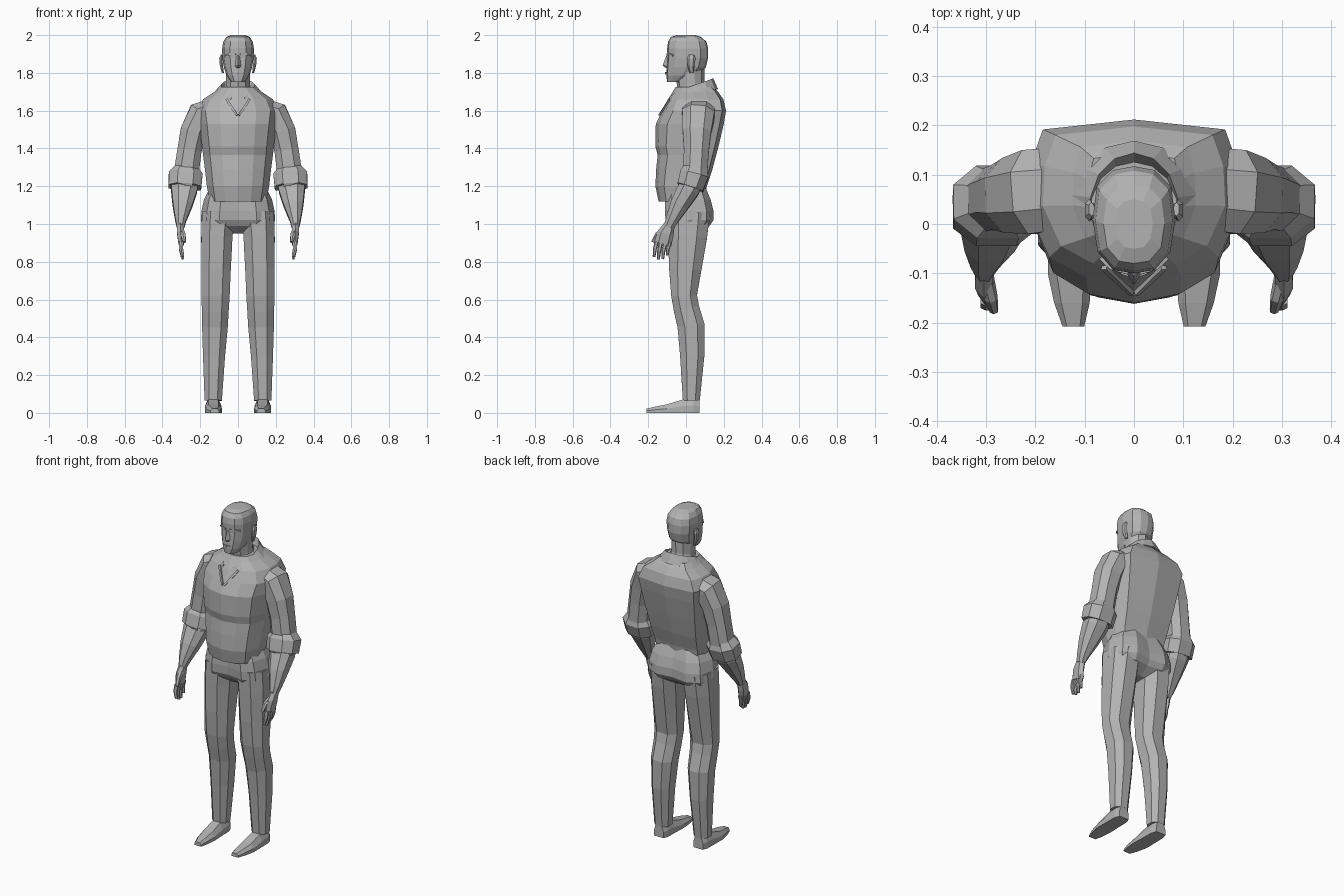
import bpy, bmesh, math
from mathutils import Vector

GREY = bpy.data.materials.new("plain grey")
GREY.diffuse_color = (0.45, 0.45, 0.45, 1)


def make(name, rings, caps=True, mirror=False, closed=True):
    """Skin a list of point rings into a flat-shaded object."""
    bm = bmesh.new()
    loops = [[bm.verts.new(p) for p in r] for r in rings]
    n = len(loops[0])
    for a, b in zip(loops, loops[1:]):
        for i in range(n if closed else n - 1):
            j = (i + 1) % n
            bm.faces.new((a[i], a[j], b[j], b[i]))
    if caps:
        bm.faces.new(loops[0][::-1])
        bm.faces.new(loops[-1])
    bmesh.ops.recalc_face_normals(bm, faces=bm.faces)
    me = bpy.data.meshes.new(name)
    bm.to_mesh(me)
    bm.free()
    me.materials.append(GREY)
    ob = bpy.data.objects.new(name, me)
    bpy.context.collection.objects.link(ob)
    if mirror:
        ob.modifiers.new("mirror", 'MIRROR').use_mirror_merge = False
    return ob


def body(name, half, rings):
    """Symmetric horizontal sections: rings of (z, half width, front y, back y)."""
    outline = half + [(-x, y) for x, y in half[-2:0:-1]]
    out = []
    for z, w, f, b in rings:
        m, d = (f + b) / 2, (b - f) / 2
        out.append([(x * w, m + y * d, z) for x, y in outline])
    return make(name, out)


def tube(name, path, n=8, caps=True, mirror=True, power=0.85):
    """Sections across a path of (x, y, z, width radius, depth radius)."""
    c = [Vector(p[:3]) for p in path]
    out = []
    for i, p in enumerate(path):
        t = (c[min(i + 1, len(c) - 1)] - c[max(i - 1, 0)]).normalized()
        v = (Vector((0, 1, 0)) - t * t.y).normalized()
        u = v.cross(t)
        ring = []
        for k in range(n):
            a = 2 * math.pi * (k + 0.5) / n
            ca, sa = math.cos(a), math.sin(a)
            ring.append(c[i] + u * p[3] * 1.04 * math.copysign(abs(ca) ** power, ca)
                        + v * p[4] * 1.04 * math.copysign(abs(sa) ** power, sa))
        out.append(ring)
    return make(name, out, caps, mirror)


# shirt: flat wide back, rounded chest
body("shirt_torso",
     [(0, -1), (.45, -.9), (.8, -.66), (1, -.1), (.98, .45), (.86, .88), (0, 1)],
     [(1.12, .150, -.145, .095), (1.20, .165, -.162, .110), (1.29, .175, -.158, .140),
      (1.365, .185, -.150, .160), (1.41, .190, -.162, .172), (1.53, .205, -.160, .200),
      (1.60, .215, -.125, .212), (1.66, .185, -.095, .198), (1.70, .125, -.07, .170),
      (1.725, .095, -.055, .145)])

# trousers
body("trouser_hips",
     [(0, -.9), (.5, -1), (.85, -.72), (1, 0), (.88, .72), (.5, 1), (0, .9)],
     [(1.19, .150, -.10, .105), (1.13, .180, -.11, .130), (1.07, .193, -.112, .145),
      (1.02, .197, -.108, .145), (.99, .185, -.09, .125), (.95, .07, -.03, .06)])
tube("trouser_leg",
     [(.105, .015, 1.06, .088, .115), (.112, .008, .93, .085, .106), (.116, -.004, .76, .080, .088),
      (.119, -.010, .62, .077, .070), (.120, .003, .55, .073, .070), (.122, .027, .46, .070, .074),
      (.127, .033, .30, .060, .066), (.131, .028, .065, .047, .046)])

# shoes
shoe = []
for y, x, w, h in [(.072, .131, .032, .07), (.04, .131, .042, .08), (-.02, .131, .043, .07),
                   (-.10, .13, .045, .045), (-.16, .126, .036, .034), (-.208, .123, .022, .022)]:
    shoe.append([(x - w, y, 0), (x + w, y, 0), (x + w, y, h * .5),
                 (x + w * .6, y, h), (x - w * .6, y, h), (x - w, y, h * .5)])
make("shoe", shoe, mirror=True)

# sleeves with turned-up cuffs, then bare forearms
tube("sleeve",
     [(.12, .075, 1.61, .06, .085), (.197, .065, 1.58, .073, .088), (.236, .058, 1.49, .071, .078),
      (.257, .055, 1.39, .066, .068), (.275, .048, 1.26, .068, .066)])
cuff = tube("sleeve_cuff",
            [(.274, .050, 1.30, .064, .062), (.277, .045, 1.265, .092, .078),
             (.281, .022, 1.195, .089, .072), (.281, .022, 1.196, .078, .062)], caps=False)
tube("forearm",
     [(.278, .045, 1.26, .066, .06), (.285, .012, 1.18, .071, .060), (.294, -.035, 1.10, .053, .050),
      (.303, -.075, 1.02, .030, .034), (.304, -.092, .985, .020, .028)])

# hands
tube("palm", [(.304, -.085, 1.0, .019, .026), (.304, -.108, .95, .020, .042),
              (.300, -.122, .895, .016, .044)], n=6)
for i in range(4):
    y = -.155 + i * .023
    drop = (.078, .092, .090, .07)[i]
    tube("finger", [(.300, y, .905, .012, .011), (.301, y - .010, .905 - drop * .5, .011, .010),
                    (.292, y - .014, .905 - drop, .008, .007)], n=6)
tube("thumb", [(.300, -.105, .97, .014, .016), (.290, -.150, .945, .013, .014),
               (.284, -.175, .905, .009, .009)], n=6)

# neck and head
tube("neck", [(0, .045, 1.66, .078, .085), (0, .025, 1.74, .064, .07), (0, .02, 1.82, .064, .075)],
     n=10, mirror=False, power=1)
body("head",
     [(0, -1), (.5, -.94), (.88, -.6), (1, 0), (.9, .62), (.5, .93), (0, 1)],
     [(1.752, .036, -.10, -.02), (1.785, .060, -.104, .06), (1.83, .075, -.102, .105),
      (1.88, .083, -.098, .117), (1.93, .084, -.100, .117), (1.965, .078, -.095, .108),
      (1.99, .062, -.08, .08), (2.0, .038, -.05, .05)])

# face details
make("nose", [[(-.008, -.10, 1.89), (.008, -.10, 1.89), (0, -.104, 1.892)],
              [(-.018, -.095, 1.835), (.018, -.095, 1.835), (0, -.124, 1.84)],
              [(-.012, -.095, 1.826), (.012, -.095, 1.826), (0, -.112, 1.828)]])
tube("brow", [(.012, -.098, 1.897, .006, .006), (.045, -.088, 1.90, .006, .007),
              (.066, -.068, 1.892, .005, .006)], n=4)
tube("lips", [(-.026, -.096, 1.796, .006, .007), (0, -.105, 1.798, .007, .007),
              (.026, -.096, 1.796, .006, .007)], n=4, mirror=False)
tube("ear", [(.080, .03, 1.80, .006, .010), (.088, .026, 1.84, .009, .018),
             (.091, .028, 1.875, .009, .022), (.086, .03, 1.895, .006, .014)], n=6)

# folded collar, open at the front with pointed wings
inner, top, outer = [], [], []
for k in range(13):
    a = (k - 6) / 6
    s, t = abs(a), a * math.radians(158)
    d = Vector((math.sin(t), math.cos(t), 0))
    wing = s ** 3
    inner.append((d.x * .080, .03 + d.y * .088, 1.705 - .075 * s * s))
    top.append((d.x * .090, .032 + d.y * (.112 + .02 * wing), 1.772 - .10 * s ** 1.6))
    outer.append((d.x * (.132 + .035 * wing), .034 + d.y * .135, 1.715 - .10 * s * s))
collar = make("collar", [inner, top, outer], caps=False, closed=False)
sol = collar.modifiers.new("thickness", 'SOLIDIFY')
sol.thickness = .008

# raised edges of the neck opening, meeting in a V
tube("neck_opening_edge", [(.060, -.085, 1.66, .008, .010), (.032, -.112, 1.615, .008, .010),
                           (.004, -.138, 1.575, .006, .010)], n=4)
